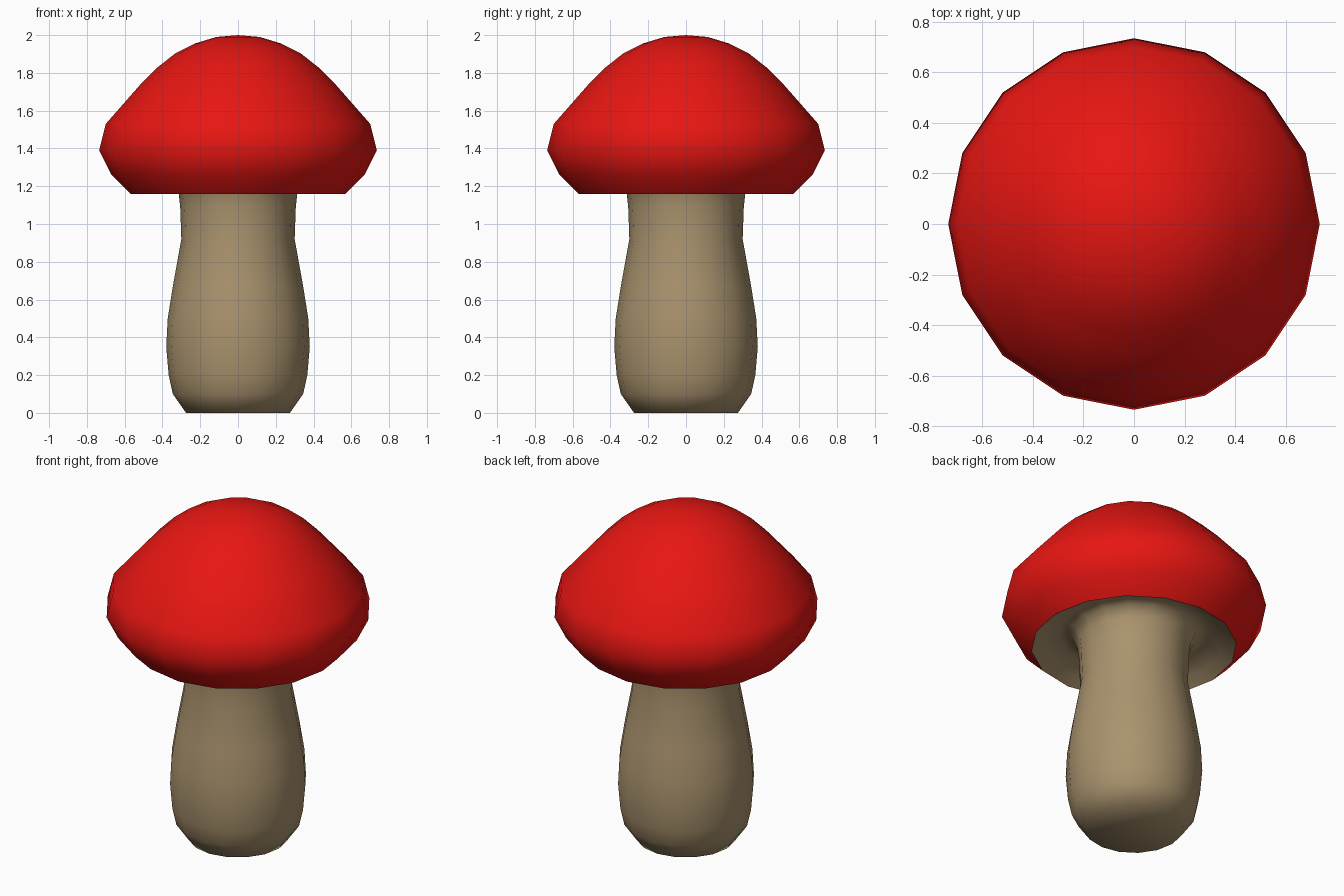
import bpy, bmesh
from math import cos, sin, tau

if "Cube" in bpy.data.objects:
    bpy.data.objects.remove(bpy.data.objects["Cube"])

SIDES = 16


def material(name, color):
    m = bpy.data.materials.new(name)
    m.diffuse_color = (*color, 1)
    m.use_nodes = True
    m.node_tree.nodes["Principled BSDF"].inputs["Base Color"].default_value = m.diffuse_color
    return m


def lathe(name, profile, mat):
    """Revolve (radius, z) points about z; radius 0 makes a pole."""
    bm = bmesh.new()
    rings = []
    for r, z in profile:
        n = SIDES if r > 0 else 1
        rings.append([bm.verts.new((r * cos(tau * i / SIDES), r * sin(tau * i / SIDES), z))
                      for i in range(n)])
    for a, b in zip(rings, rings[1:]):
        for i in range(SIDES):
            j = (i + 1) % SIDES
            corners = [a[i % len(a)], a[j % len(a)], b[j % len(b)], b[i % len(b)]]
            bm.faces.new(list(dict.fromkeys(corners)))
    for f in bm.faces:
        f.smooth = True
    me = bpy.data.meshes.new(name)
    bm.to_mesh(me)
    bm.free()
    me.materials.append(mat)
    ob = bpy.data.objects.new(name, me)
    bpy.context.collection.objects.link(ob)
    return ob


red = material("cap_red", (0.8, 0.008, 0.006))
tan = material("stem_tan", (0.40, 0.29, 0.155))

# Domed cap, from rim up to the crown
lathe("cap", [(0.57, 1.16), (0.67, 1.26), (0.735, 1.39), (0.70, 1.53), (0.52, 1.735),
              (0.425, 1.83), (0.33, 1.905), (0.23, 1.955), (0.115, 1.99), (0, 2.0)], red)

# Stem, flaring at the top into the hollow underside of the cap
lathe("stem_and_underside", [(0, 0), (0.275, 0), (0.345, 0.10), (0.367, 0.20), (0.38, 0.35),
                             (0.372, 0.50), (0.345, 0.67), (0.30, 0.92), (0.306, 1.09),
                             (0.315, 1.17), (0.345, 1.235), (0.42, 1.25), (0.51, 1.20),
                             (0.57, 1.16)], tan)
